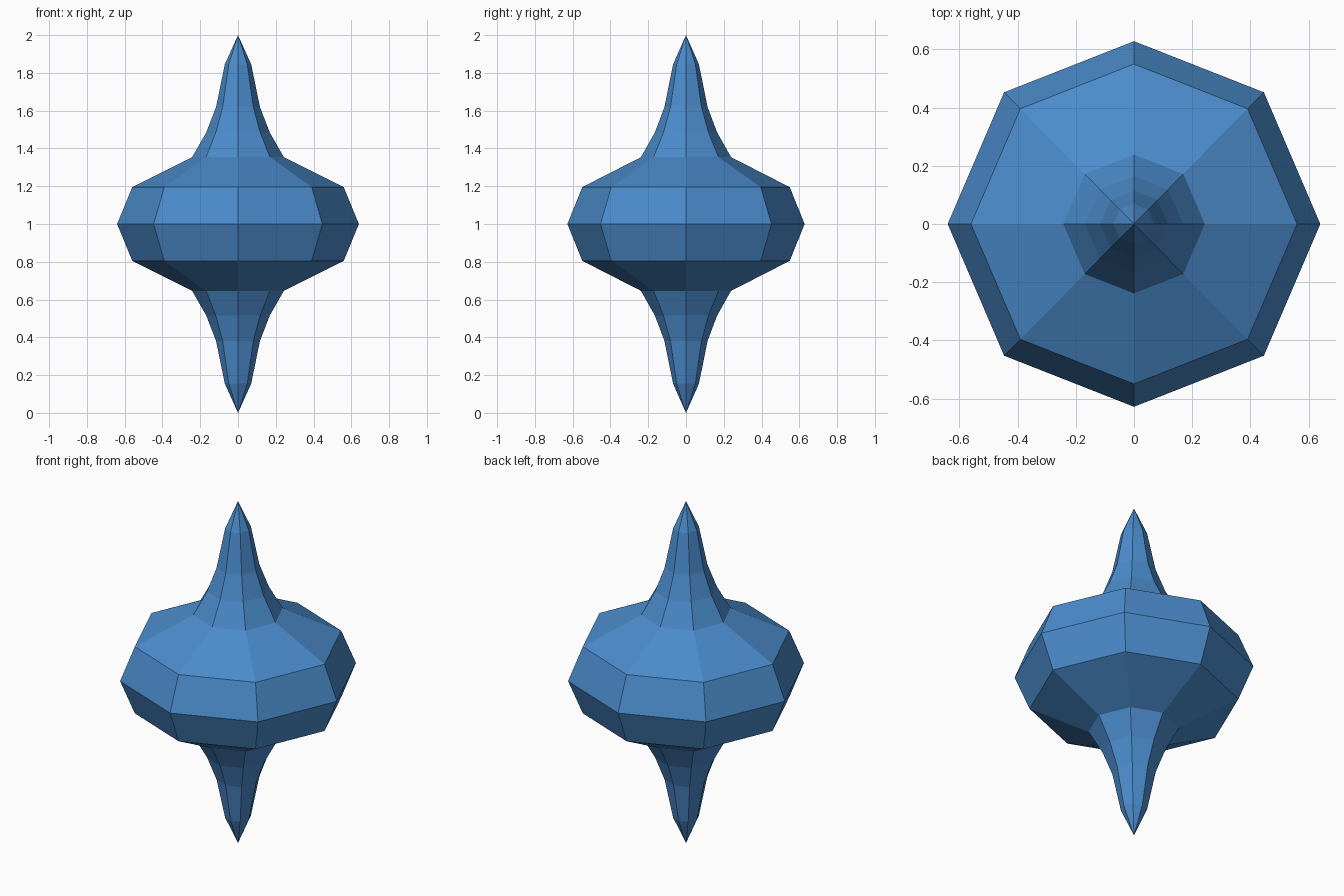
import bpy, bmesh

if "Cube" in bpy.data.objects:
    bpy.data.objects.remove(bpy.data.objects["Cube"])

# Half profile of the spinning body: (radius, height above the middle)
half = [(0.64, 0.0), (0.56, 0.195), (0.243, 0.354), (0.168, 0.485),
        (0.116, 0.62), (0.07, 0.845)]
profile = [(r, 1 - h) for r, h in reversed(half[1:])] + [(r, 1 + h) for r, h in half]

# Slightly uneven octagon cross-section
d, e, y = 0.697, 0.707, 0.981
octagon = [(1, 0), (d, e), (0, y), (-d, e), (-1, 0), (-d, -e), (0, -y), (d, -e)]
n = len(octagon)

bm = bmesh.new()
rings = [[bm.verts.new((r * a, r * b, z)) for a, b in octagon] for r, z in profile]

# Side bands
for low, high in zip(rings, rings[1:]):
    for i in range(n):
        j = (i + 1) % n
        bm.faces.new((low[i], low[j], high[j], high[i]))

# Pointed tips
for ring, z in ((rings[0], 0.0), (rings[-1], 2.0)):
    tip = bm.verts.new((0, 0, z))
    for i in range(n):
        bm.faces.new((ring[i], ring[(i + 1) % n], tip))

bmesh.ops.recalc_face_normals(bm, faces=bm.faces)
mesh = bpy.data.meshes.new("spindle_body")
bm.to_mesh(mesh)
bm.free()
body = bpy.data.objects.new("spindle_body", mesh)
bpy.context.collection.objects.link(body)

# Blue material
blue = bpy.data.materials.new("blue")
blue.diffuse_color = (0.07, 0.26, 0.6, 1)
blue.use_nodes = True
blue.node_tree.nodes["Principled BSDF"].inputs["Base Color"].default_value = blue.diffuse_color
mesh.materials.append(blue)
